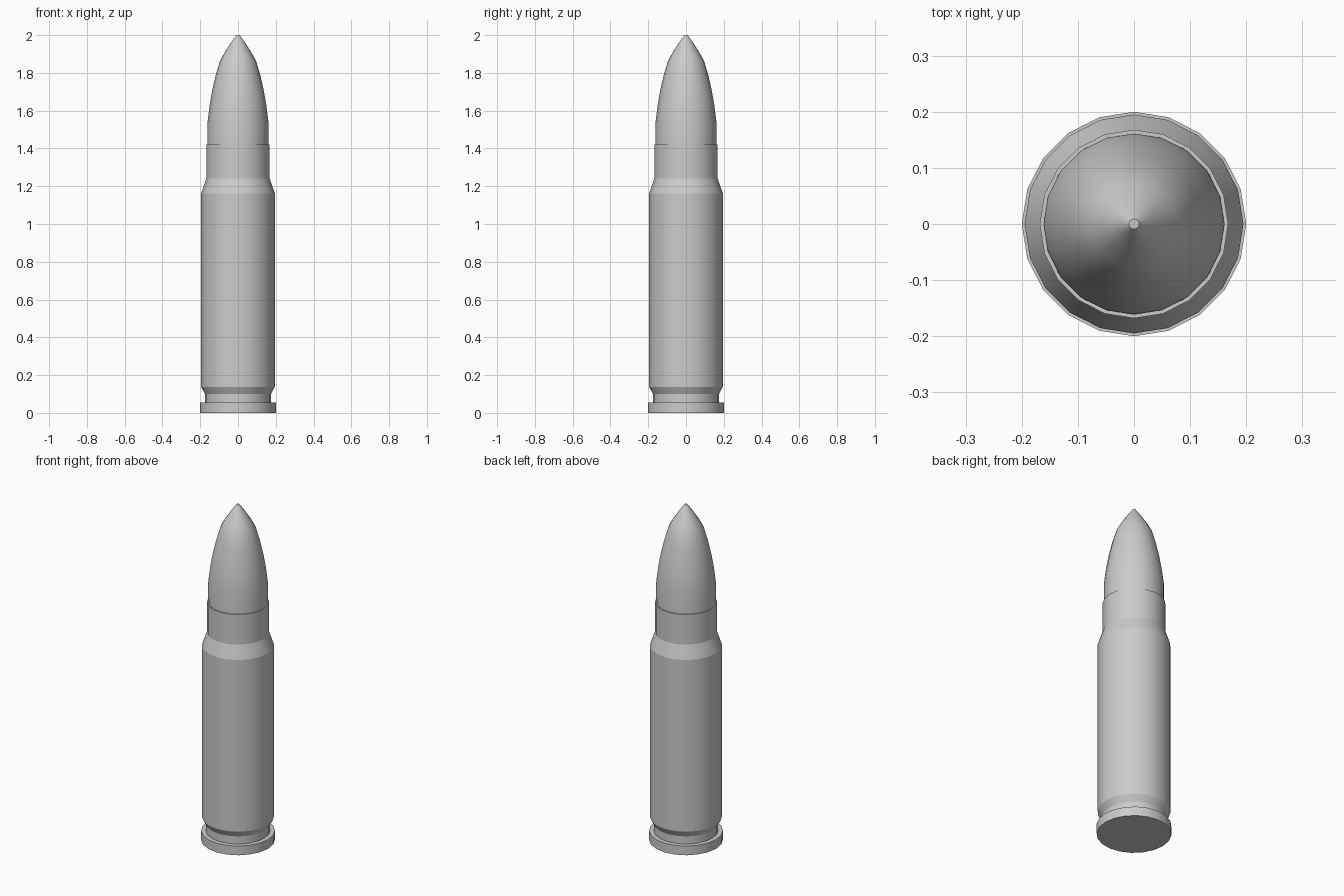
import bpy, bmesh, math

if "Cube" in bpy.data.objects:
    bpy.data.objects.remove(bpy.data.objects["Cube"])

SIDES = 20


def lathe(name, profile, sharp_rings):
    """Turn a (radius, z) profile around z, capped at both ends."""
    bm = bmesh.new()
    rings = []
    for r, z in profile:
        rings.append([bm.verts.new((r * math.cos(2 * math.pi * i / SIDES),
                                    r * math.sin(2 * math.pi * i / SIDES), z))
                      for i in range(SIDES)])
    for low, high in zip(rings, rings[1:]):
        for i in range(SIDES):
            j = (i + 1) % SIDES
            bm.faces.new((low[i], low[j], high[j], high[i])).smooth = True
    bm.faces.new(rings[0][::-1])
    bm.faces.new(rings[-1])
    # Crisp edges around the chosen rings, smooth around the wall
    for k in sharp_rings:
        ring = rings[k]
        for i in range(SIDES):
            bm.edges.get((ring[i], ring[(i + 1) % SIDES])).smooth = False
    mesh = bpy.data.meshes.new(name)
    bm.to_mesh(mesh)
    bm.free()
    obj = bpy.data.objects.new(name, mesh)
    bpy.context.collection.objects.link(obj)
    return obj


# Case: rim, extractor groove, body, shoulder and neck
case_profile = [(0.20, 0.0), (0.20, 0.055), (0.174, 0.055), (0.174, 0.10),
                (0.195, 0.138), (0.195, 1.162), (0.168, 1.241), (0.168, 1.42)]
lathe("case", case_profile, range(len(case_profile)))

# Bullet: seated in the neck, pointed nose with a tiny flat tip
bullet_profile = [(0.162, 1.38), (0.161, 1.54), (0.150, 1.63), (0.138, 1.70),
                  (0.120, 1.78), (0.097, 1.86), (0.076, 1.90), (0.041, 1.955),
                  (0.009, 2.0)]
lathe("bullet", bullet_profile, (0, len(bullet_profile) - 1))
